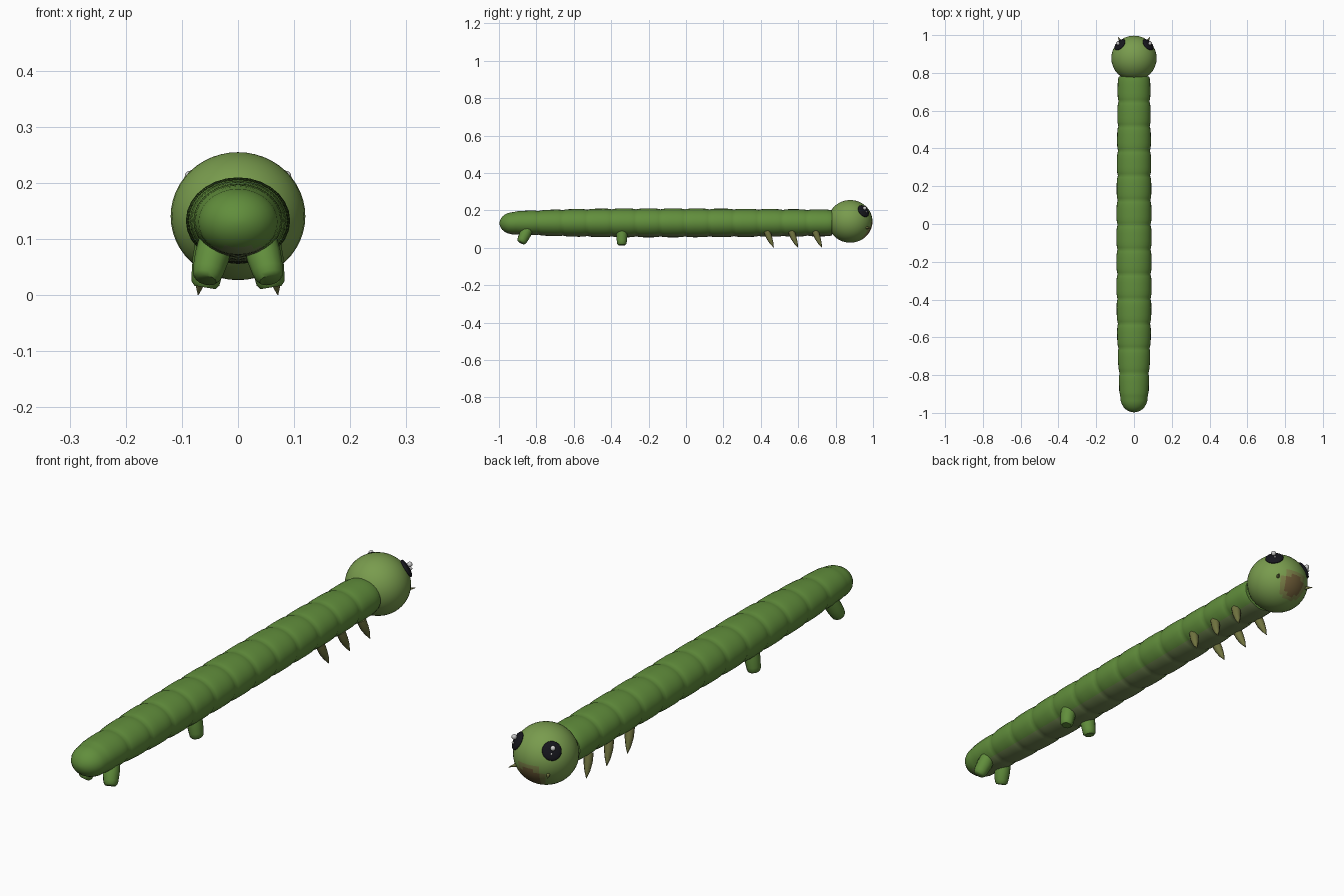
import bpy, bmesh, math
from mathutils import Vector

if "Cube" in bpy.data.objects:
    bpy.data.objects.remove(bpy.data.objects["Cube"])


def material(name, rgb):
    m = bpy.data.materials.new(name)
    m.diffuse_color = (*rgb, 1)
    m.use_nodes = True
    m.node_tree.nodes["Principled BSDF"].inputs["Base Color"].default_value = m.diffuse_color
    return m


BODY = material("body green", (0.12, 0.27, 0.045))
BELLY = material("belly olive", (0.16, 0.23, 0.08))
HEAD = material("head green", (0.19, 0.33, 0.075))
MOUTH_EDGE = material("mouth edge", (0.20, 0.22, 0.065))
MOUTH = material("mouth brown", (0.16, 0.11, 0.04))
CLAW = material("claw olive", (0.16, 0.17, 0.05))
BLACK = material("eye black", (0.008, 0.008, 0.012))
WHITE = material("highlight white", (0.8, 0.8, 0.8))


def finish(name, bm, mats, angle=60):
    bmesh.ops.recalc_face_normals(bm, faces=bm.faces)
    me = bpy.data.meshes.new(name)
    bm.to_mesh(me)
    bm.free()
    ob = bpy.data.objects.new(name, me)
    bpy.context.collection.objects.link(ob)
    for m in mats:
        me.materials.append(m)
    bpy.ops.object.select_all(action='DESELECT')
    ob.select_set(True)
    bpy.context.view_layer.objects.active = ob
    bpy.ops.object.shade_smooth_by_angle(angle=math.radians(angle))
    return ob


def loft(bm, path, sides, squash=1.0):
    """Skin rings of (point, radius) along a path and cap both ends."""
    rings = []
    axis = (Vector(path[-1][0]) - Vector(path[0][0])).normalized()
    u = axis.cross(Vector((0, 0, 1)))
    u = u.normalized() if u.length > 0.01 else Vector((1, 0, 0))
    v = u.cross(axis).normalized()
    for p, r in path:
        rings.append([bm.verts.new(Vector(p) + u * r * math.cos(a) + v * r * squash * math.sin(a))
                      for a in (2 * math.pi * i / sides for i in range(sides))])
    for a, b in zip(rings, rings[1:]):
        for i in range(sides):
            j = (i + 1) % sides
            bm.faces.new((a[i], a[j], b[j], b[i]))
    bm.faces.new(rings[0])
    bm.faces.new(rings[-1])


def limb(name, path, sides, mat, angle=60):
    for side, s in (("right", 1), ("left", -1)):
        bm = bmesh.new()
        loft(bm, [((s * x, y, z), r) for x, y, z, r in path], sides)
        finish(f"{name}_{side}", bm, [mat], angle)


def ball(name, loc, radii, mats, segs=20, rings=14, normal=None):
    bm = bmesh.new()
    bmesh.ops.create_uvsphere(bm, u_segments=segs, v_segments=rings, radius=1)
    bmesh.ops.scale(bm, vec=radii, verts=bm.verts)
    ob = finish(name, bm, mats)
    ob.location = loc
    if normal:
        ob.rotation_euler = Vector(normal).to_track_quat('Z', 'Y').to_euler()
    return ob


# Body: a run of bulging segments with a rounded tail
ENVELOPE = [(0.79, 0.086), (0.3, 0.091), (0.0, 0.093), (-0.4, 0.093),
            (-0.65, 0.088), (-0.8, 0.081), (-0.93, 0.075)]


def width(y):
    for (y0, w0), (y1, w1) in zip(ENVELOPE, ENVELOPE[1:]):
        if y >= y1:
            return w0 + (w1 - w0) * (y0 - y) / (y0 - y1)
    return ENVELOPE[-1][1]


SEGMENTS, FRONT, REAR = 13, 0.78, -0.92
step = (FRONT - REAR) / SEGMENTS
path = []
for k in range(SEGMENTS):
    for t in (0, 0.08, 0.2, 0.35, 0.5, 0.65, 0.8, 0.92):
        y = FRONT - (k + t) * step
        path.append(((0, y, 0.133), width(y) * (1 - 0.065 * abs(2 * t - 1) ** 4)))
for a in (0, 12, 25, 40, 55, 70, 82, 88):
    a = math.radians(a)
    path.append(((0, REAR - 0.077 * math.sin(a), 0.131), 0.072 * math.cos(a)))
bm = bmesh.new()
loft(bm, path, 28, 0.83)
body = finish("body", bm, [BODY, BELLY])
for f in body.data.polygons:
    f.material_index = int(f.normal.z < -0.85)

# Head with brownish mouth patch
head_c, head_r = Vector((0, 0.878, 0.141)), (0.12, 0.119, 0.114)
head = ball("head", head_c, head_r, [HEAD, MOUTH_EDGE, MOUTH], 32, 24)
mouth_dir = Vector((0, 0.88, -0.47)).normalized()
for f in head.data.polygons:
    d = f.center.normalized().dot(mouth_dir)
    f.material_index = 2 if d > 0.93 else 1 if d > 0.86 else 0

# Eyes and their highlights
for side, s in (("right", 1), ("left", -1)):
    n = (s * 0.62, 0.60, 0.49)
    ball(f"eye_{side}", (s * 0.075, 0.949, 0.196), (0.036, 0.036, 0.011), [BLACK], normal=n)
    ball(f"large_highlight_{side}", (s * 0.085, 0.956, 0.212), (0.010,) * 3, [WHITE], 12, 8)
    ball(f"small_highlight_{side}", (s * 0.085, 0.965, 0.192), (0.0045,) * 3, [WHITE], 10, 6)

# Small mandibles
limb("mandible", [(0.062, 0.950, 0.110, 0.009), (0.074, 0.971, 0.107, 0.006),
                  (0.085, 0.991, 0.105, 0.0008)], 8, CLAW)

# Three pairs of pointed front legs
for i, y in enumerate((0.445, 0.575, 0.703)):
    limb(f"front_leg_{i + 1}",
         [(0.056, y - 0.012, 0.088, 0.019), (0.062, y, 0.055, 0.017),
          (0.067, y + 0.012, 0.027, 0.011), (0.071, y + 0.024, 0.001, 0.001)], 8, CLAW)

# Stubby middle and rear prolegs
limb("middle_proleg",
     [(0.045, -0.343, 0.10, 0.030), (0.051, -0.343, 0.065, 0.030), (0.056, -0.343, 0.035, 0.027),
      (0.058, -0.343, 0.021, 0.025), (0.059, -0.343, 0.014, 0.019)], 12, BODY, 50)
limb("rear_proleg",
     [(0.040, -0.845, 0.10, 0.029), (0.046, -0.861, 0.07, 0.031), (0.053, -0.874, 0.044, 0.028),
      (0.056, -0.879, 0.033, 0.025), (0.057, -0.882, 0.027, 0.019)], 12, BODY, 50)
